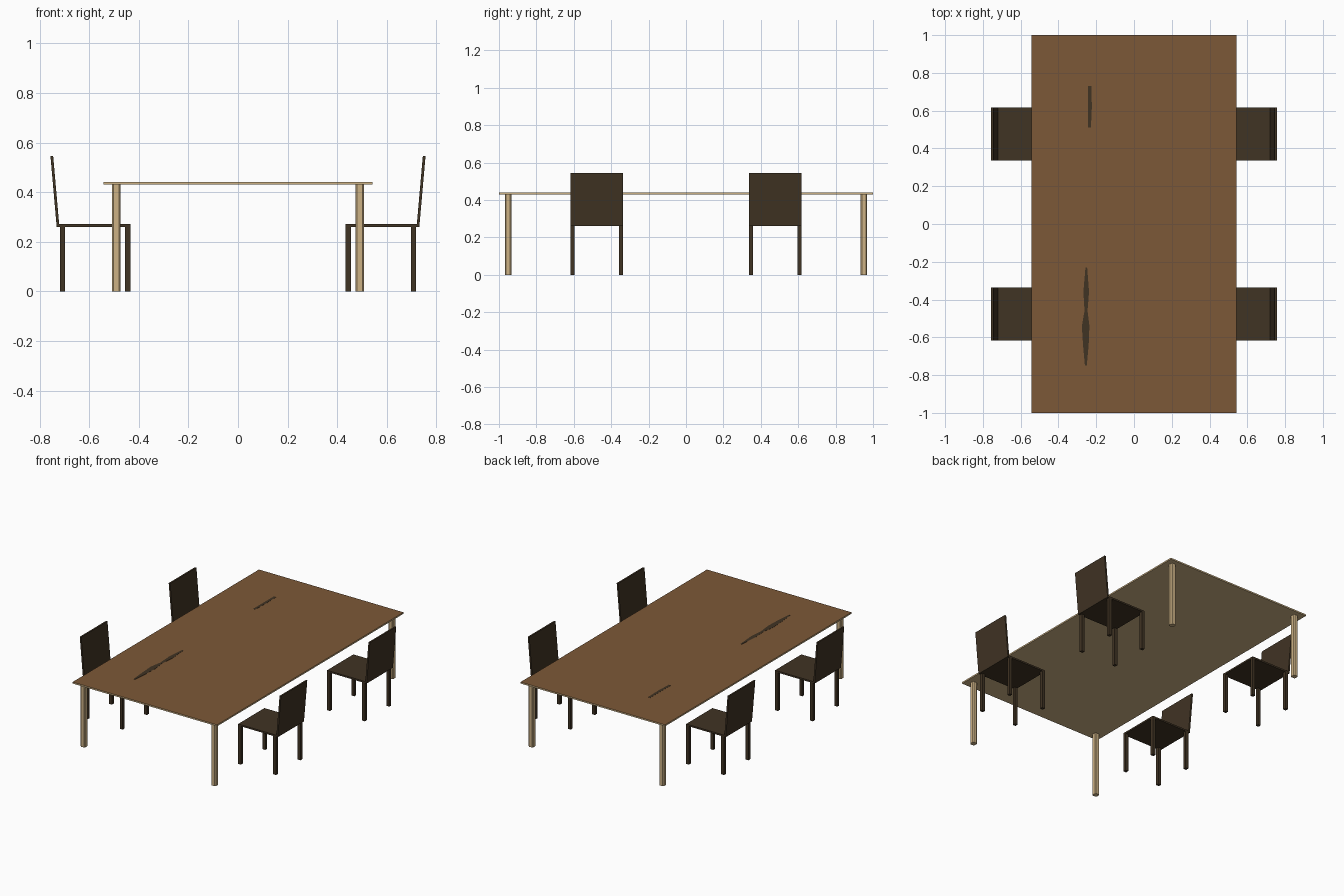
import bpy, bmesh
from mathutils import Vector

if "Cube" in bpy.data.objects:
    bpy.data.objects.remove(bpy.data.objects["Cube"], do_unlink=True)


def material(name, rgb):
    m = bpy.data.materials.new(name)
    m.use_nodes = True
    m.diffuse_color = (*rgb, 1)
    m.node_tree.nodes["Principled BSDF"].inputs["Base Color"].default_value = (*rgb, 1)
    return m


pale_wood = material("pale_wood", (0.61, 0.445, 0.235))
brown_wood = material("brown_wood", (0.202, 0.098, 0.038))
dark_wood = material("dark_wood", (0.051, 0.033, 0.017))


def finish(name, bm, *mats):
    mesh = bpy.data.meshes.new(name)
    bmesh.ops.recalc_face_normals(bm, faces=bm.faces)
    bm.to_mesh(mesh)
    bm.free()
    for m in mats:
        mesh.materials.append(m)
    obj = bpy.data.objects.new(name, mesh)
    bpy.context.collection.objects.link(obj)
    return obj


def box(name, lo, hi, *mats, bevel=0, top_shift=0):
    """Box between two corners; vertical edges may be bevelled, the top may lean in x."""
    lo, hi = Vector(lo), Vector(hi)
    bm = bmesh.new()
    bmesh.ops.create_cube(bm, size=1)
    for v in bm.verts:
        leaning = top_shift if v.co.z > 0 else 0
        v.co = (lo + hi) / 2 + v.co * (hi - lo)
        v.co.x += leaning
    if bevel:
        upright = [e for e in bm.edges if abs(e.verts[0].co.z - e.verts[1].co.z) > 0.1]
        bmesh.ops.bevel(bm, geom=upright, offset=bevel, segments=1, affect='EDGES')
    bm.normal_update()
    if len(mats) > 1:  # second material goes on upward faces
        for f in bm.faces:
            f.material_index = int(f.normal.z > 0.9)
    return finish(name, bm, *mats)


def span(a, b):
    return min(a, b), max(a, b)


# Table top: pale slab with a brown upper face
box("table_top", (-0.543, -1, 0.43), (0.543, 1, 0.44), pale_wood, brown_wood)

# Table legs
for sx in (-1, 1):
    for sy in (-1, 1):
        x, y = 0.491 * sx, 0.951 * sy
        box("table_leg", (x - 0.017, y - 0.017, 0), (x + 0.017, y + 0.017, 0.43),
            pale_wood, bevel=0.006)


# Dark grain marks: thin slivers on the table, given as (y, left x, right x)
def grain(name, rows):
    bm = bmesh.new()
    outline = [(r, y) for y, l, r in rows] + [(l, y) for y, l, r in reversed(rows)]
    face = bm.faces.new([bm.verts.new((x, y, 0.4402)) for x, y in outline])
    up = bmesh.ops.extrude_face_region(bm, geom=[face])["geom"]
    bmesh.ops.translate(bm, vec=(0, 0, 0.0008),
                        verts=[v for v in up if isinstance(v, bmesh.types.BMVert)])
    finish(name, bm, dark_wood)


grain("long_grain", [(-0.75, -0.26, -0.25), (-0.64, -0.27, -0.24), (-0.54, -0.276, -0.236),
                     (-0.46, -0.262, -0.246), (-0.36, -0.268, -0.238), (-0.23, -0.257, -0.248)])
grain("short_grain", [(0.51, -0.243, -0.228), (0.62, -0.243, -0.223), (0.73, -0.243, -0.226)])

# Four chairs facing the table
for sx in (-1, 1):
    for cy in (-0.477, 0.477):
        y0, y1 = cy - 0.141, cy + 0.141
        a, b = span(0.434 * sx, 0.726 * sx)
        box("chair_seat", (a, y0, 0.26), (b, y1, 0.271), dark_wood)
        a, b = span(0.72 * sx, 0.731 * sx)
        box("chair_back", (a, y0, 0.26), (b, y1, 0.545), dark_wood, top_shift=0.025 * sx)
        for inner in (0.434, 0.697):
            a, b = span(inner * sx, (inner + 0.021) * sx)
            for ly in (y0, y1 - 0.021):
                box("chair_leg", (a, ly, 0), (b, ly + 0.021, 0.26), dark_wood)
